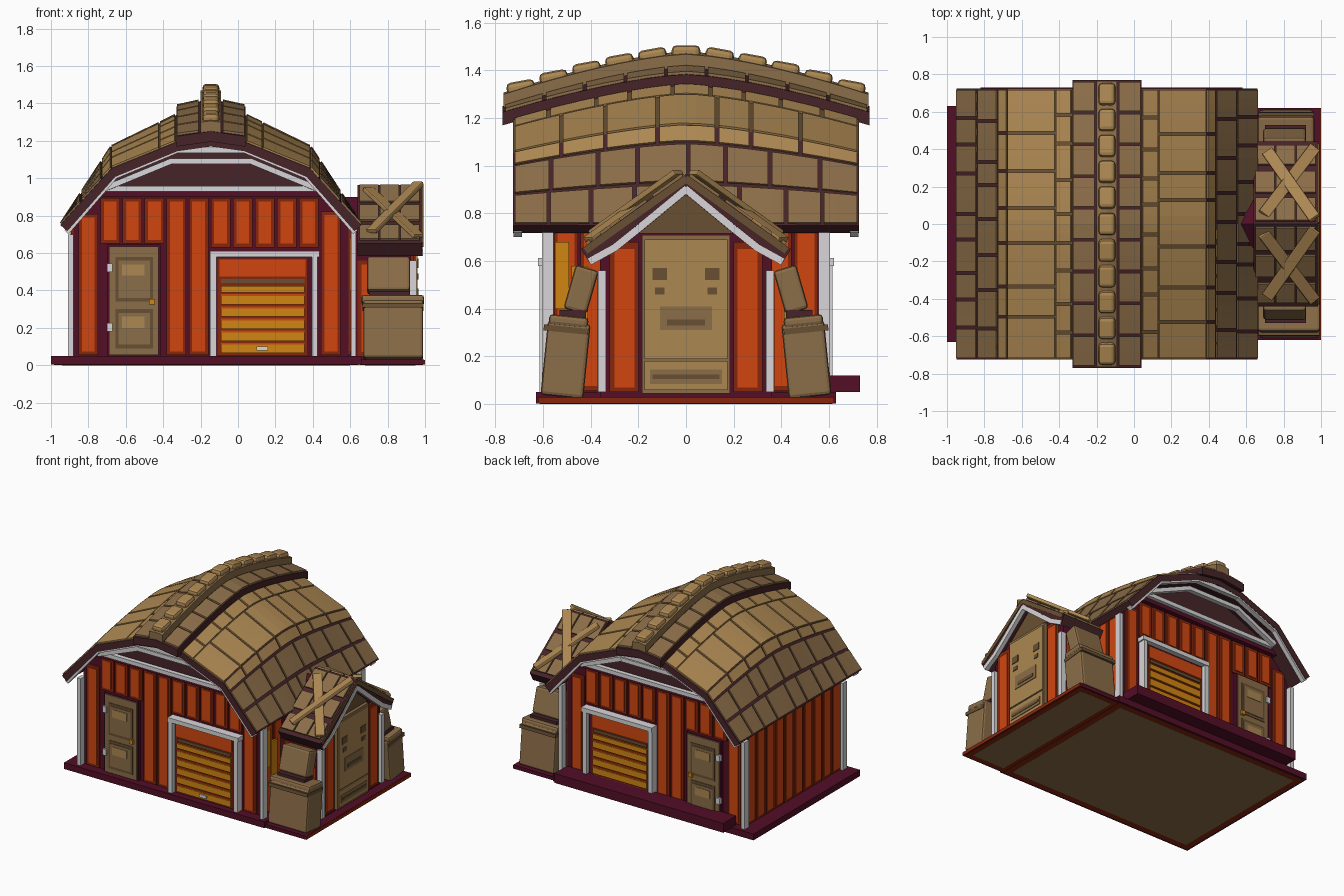
import bpy, bmesh, math, random
from mathutils import Vector, Matrix

if "Cube" in bpy.data.objects:
    bpy.data.objects.remove(bpy.data.objects["Cube"])
random.seed(4)

def material(name, r, g, b):
    lin = lambda c: ((c / 255 + 0.055) / 1.055) ** 2.4
    m = bpy.data.materials.new(name)
    m.diffuse_color = (lin(r), lin(g), lin(b), 1)
    m.use_nodes = True
    m.node_tree.nodes["Principled BSDF"].inputs["Base Color"].default_value = m.diffuse_color
    return m

ORANGE = material("barn orange", 208, 70, 16)
RUST = material("dark rust", 134, 38, 12)
MAROON = material("maroon", 82, 14, 38)
GOLD = material("gold", 208, 134, 18)
TAN = material("tan", 172, 135, 82)
BROWN = material("brown", 139, 109, 72)
DARK = material("dark brown", 104, 80, 50)
MORTAR = material("mortar", 70, 36, 40)
WHITE = material("white", 216, 214, 216)

def finish(name, bm, mat, bevel=0):
    bmesh.ops.recalc_face_normals(bm, faces=bm.faces[:])
    me = bpy.data.meshes.new(name)
    bm.to_mesh(me)
    bm.free()
    ob = bpy.data.objects.new(name, me)
    bpy.context.collection.objects.link(ob)
    me.materials.append(mat)
    if bevel:
        mod = ob.modifiers.new("bevel", 'BEVEL')
        mod.width, mod.segments = bevel, 2
    return ob

def boxes(name, mat, items, bevel=0):
    """items: (x0, x1, y0, y1, z0, z1[, tilt about x])"""
    bm = bmesh.new()
    for x0, x1, y0, y1, z0, z1, *t in items:
        M = Matrix.Translation(((x0 + x1) / 2, (y0 + y1) / 2, (z0 + z1) / 2))
        if t:
            M = M @ Matrix.Rotation(t[0], 4, 'X')
        S = Matrix.Diagonal((x1 - x0, abs(y1 - y0), z1 - z0, 1))
        bmesh.ops.create_cube(bm, size=1, matrix=M @ S)
    return finish(name, bm, mat, bevel)

def beams(name, mat, paths, w, h, bevel=0):
    bm = bmesh.new()
    for path in paths:
        for a, b in zip(path, path[1:]):
            a, b = Vector(a), Vector(b)
            R = (b - a).to_track_quat('X', 'Z').to_matrix().to_4x4()
            S = Matrix.Diagonal(((b - a).length + w * 0.4, w, h, 1))
            bmesh.ops.create_cube(bm, size=1, matrix=Matrix.Translation((a + b) / 2) @ R @ S)
    return finish(name, bm, mat, bevel)

def prism(name, mat, pts, axis, a, b):
    bm = bmesh.new()
    at = (lambda p, c: (p[0], c, p[1])) if axis == 'Y' else (lambda p, c: (c, p[0], p[1]))
    A = [bm.verts.new(at(p, a)) for p in pts]
    B = [bm.verts.new(at(p, b)) for p in pts]
    bm.faces.new(A)
    bm.faces.new(B)
    for i in range(len(pts)):
        j = (i + 1) % len(pts)
        bm.faces.new((A[i], A[j], B[j], B[i]))
    return finish(name, bm, mat)

# Main roof surface: gambrel profile whose top bows upward in the middle
CX = -0.145
def roof(u, y, h):
    d, s = abs(u), (1 if u > 0 else -1)
    f = 1 - (abs(y) / 0.74) ** 1.45
    prof = [(0, 1.215 + .165 * f), (.18, 1.19 + .15 * f), (.53, 1.05 + .12 * f), (.805, .75)]
    for (d0, z0), (d1, z1) in zip(prof, prof[1:]):
        if d <= d1 + 1e-6:
            z = z0 + (z1 - z0) * (d - d0) / (d1 - d0)
            break
    nx, nz = (0, 1) if d < .19 else (.36, .93) if d < .532 else (.75, .66)
    return Vector((CX + u + s * nx * h, y, z + nz * h))

def sheet(bm, us, vs, h0, h1):
    """closed slab that follows the roof surface"""
    T = [[bm.verts.new(roof(u, v, h1)) for v in vs] for u in us]
    B = [[bm.verts.new(roof(u, v, h0)) for v in vs] for u in us]
    n, m = len(us) - 1, len(vs) - 1
    for i in range(n):
        for j in range(m):
            for G in (T, B):
                bm.faces.new((G[i][j], G[i+1][j], G[i+1][j+1], G[i][j+1]))
        for j in (0, m):
            bm.faces.new((T[i][j], T[i+1][j], B[i+1][j], B[i][j]))
    for j in range(m):
        for i in (0, n):
            bm.faces.new((T[i][j], T[i][j+1], B[i][j+1], B[i][j]))

def span(a, b, n):
    return [a + (b - a) * i / n for i in range(n + 1)]

KINKS = [-.805, -.53, -.18, 0, .18, .53, .805]
bm = bmesh.new()
sheet(bm, KINKS, span(-.725, .725, 16), -.05, 0)
slab = finish("roof_slab", bm, MORTAR)
slab.data.materials.append(DARK)
for p in slab.data.polygons:
    if p.normal.z > .85 and p.center.z > 1.08:
        p.material_index = 1

# Stone shingles: broad tan courses on top, brown courses toward the eaves
rows = [(.19, .27, TAN, 9), (.278, .527, TAN, 7), (.533, .575, TAN, 7), (.585, .685, BROWN, 8), (.697, .80, BROWN, 9)]
shingles = {TAN: bmesh.new(), BROWN: bmesh.new()}
for side in (-1, 1):
    prev = None
    for d0, d1, mat, n in rows:
        cuts = [-.725] + [-.725 + 1.45 * (i + random.uniform(-.2, .2)) / n for i in range(1, n)] + [.725]
        if d0 == .533:
            cuts = prev
        prev = cuts
        gap = .008
        for a, b in zip(cuts, cuts[1:]):
            sheet(shingles[mat], [side * d0, side * d1], span(a + gap, b - gap, 3), -.002, .009)
finish("upper_shingles", shingles[TAN], TAN)
finish("lower_shingles", shingles[BROWN], BROWN)

# Ridge cap with bricks and a continuous crest of stones
bm = bmesh.new()
sheet(bm, [-.185, 0, .185], span(-.77, .77, 16), -.01, .045)
finish("ridge_cap", bm, MORTAR)
bm = bmesh.new()
for side in (-1, 1):
    for a in span(-.765, .595, 8):
        sheet(bm, [side * .065, side * .18], span(a + .008, a + .164, 2), .044, .056)
finish("ridge_bricks", bm, BROWN)
bm = bmesh.new()
sheet(bm, [-.055, 0, .055], span(-.765, .765, 16), .04, .1)
finish("crest_core", bm, BROWN)
stones = []
for y in span(-.69, .69, 10):
    z = roof(0, y, .08).z
    tilt = -math.copysign(.18, y) if abs(y) > .05 else 0
    stones.append((CX - .045, CX + .045, y - .06, y + .06, z - .04, z + .045, tilt))
boxes("crest_stones", TAN, stones, .02)

# Base slabs, undersides and rear step
boxes("base_slab", MAROON, [(-1, .66, -.63, .63, .003, .05), (.62, .995, -.62, .62, .003, .03)])
boxes("base_rims", RUST, [(.99, 1, -.62, .62, .003, .028), (-.985, .645, -.615, .615, .001, .0035),
                          (.65, .99, -.61, .61, .001, .0035)])
boxes("underside", BROWN, [(-.94, .6, -.57, .57, 0, .002), (.68, .95, -.57, .57, 0, .002)])
boxes("rear_step", MAROON, [(-.82, .58, .58, .73, .05, .12)])

# Barn body
prism("barn_body", MAROON, [(-.88, .03), (.59, .03), (.59, .77), (.37, 1.0), (.04, 1.15),
                            (-.33, 1.15), (-.66, 1.0), (-.88, .77)], 'Y', -.56, .56)

# Wall planks: a rust board with a bright raised face
edge, face = [], []
for s in (-1, 1):
    for i in range(12):
        c = -.86 + .118 * (i + .5)
        z0 = .65 if -.7 < c < -.42 else .63 if -.17 < c < .45 else .055
        z1 = min(.895, .73 + min(c + .88, .59 - c))
        edge.append((c - .052, c + .052, s * .555, s * .572, z0, z1))
        face.append((c - .034, c + .034, s * .565, s * .579, z0 + .02, z1 - .02))
for s, xw in ((-1, -.88), (1, .59)):
    for i in range(10):
        c = -.56 + .112 * (i + .5)
        if s > 0 and abs(c) < .36:
            continue
        for lst, w, h, z in ((edge, .05, .012, .055), (face, .036, .016, .075)):
            x = sorted((xw - s * .005, xw + s * h))
            lst.append((x[0], x[1], c - w, c + w, z, .8 - z))
boxes("plank_edges", RUST, edge)
boxes("plank_faces", ORANGE, face)
boxes("side_wall_patches", GOLD, [(.6, .613, -.55, -.49, .40, .68), (.6, .613, -.48, -.41, .28, .58),
                                  (.6, .613, .41, .45, .3, .4)])

# Both gable ends: doors, frames, trusses
white, tr, maroon, gold, rust, orange, brown, dark, tan = [], [], [], [], [], [], [], [], []
for s in (-1, 1):
    Y = lambda a, b: (s * a, s * b)
    maroon += [(-.7, -.415, *Y(.55, .585), .05, .645), (-.15, .42, *Y(.55, .582), .05, .6),
               (-.76, .47, *Y(.55, .6), .9, .935)]
    brown.append((-.69, -.425, *Y(.56, .594), .055, .635))
    dark += [(-.655, -.455, *Y(.57, .598), .34, .58), (-.655, -.455, *Y(.57, .598), .09, .30)]
    brown += [(-.64, -.47, *Y(.58, .602), .36, .56), (-.64, -.47, *Y(.58, .602), .11, .28)]
    tan += [(-.62, -.5, *Y(.58, .605), .48, .54), (-.62, -.5, *Y(.58, .605), .2, .26)]
    gold.append((-.475, -.445, *Y(.58, .612), .325, .355))
    white += [(-.7, -.67, *Y(.58, .606), z, z + .045) for z in (.18, .5)]
    # roller door
    rust.append((-.11, .37, *Y(.56, .587), .055, .57))
    orange.append((-.1, .36, *Y(.57, .592), .475, .565))
    dark.append((-.09, .355, *Y(.57, .595), .44, .462))
    gold += [(-.09, .355, *Y(.57, .597), z, z + .045) for z in span(.065, .325, 4)] + [(-.09, .355, *Y(.57, .597), .39, .425)]
    orange += [(-.09, .355, *Y(.57, .594), z + .03, z + .055) for z in span(.065, .325, 4)]
    white.append((.1, .16, *Y(.58, .606), .078, .1))
    white += [(-.15, -.115, *Y(.56, .615), .05, .61), (.395, .425, *Y(.56, .615), .05, .61),
              (-.15, .435, *Y(.56, .62), .58, .612)]
    # corner posts
    white += [(-.91, -.88, *Y(.555, .605), .05, .7), (.605, .632, *Y(.555, .605), .05, .72)]
    # gable trusses
    tr.append([roof(u, s * .705, -.05) for u in KINKS if u])
    tr.append([(-.7, s * .61, .945), (.41, s * .61, .945)])
    tr.append([(-.7, s * .64, .95), (-.36, s * .66, 1.09), (.07, s * .66, 1.09), (.41, s * .64, .95)])
    prism("gable_panel", MORTAR, [(-.72, .935), (.43, .935), (.36, 1.0), (.04, 1.14), (-.33, 1.14), (-.65, 1.0)],
          'Y', s * .55, s * .57)
for name, mat, items in (("white_trim", WHITE, white), ("door_surrounds", MAROON, maroon),
                         ("gold_slats", GOLD, gold), ("roller_backing", RUST, rust),
                         ("roller_orange_slats", ORANGE, orange), ("entry_doors", BROWN, brown),
                         ("door_insets", DARK, dark), ("door_highlights", TAN, tan)):
    boxes(name, mat, items)
beams("gable_trusses", WHITE, tr, .035, .03)

# Side annex body with pitched roof
prism("annex_body", MAROON, [(-.36, .02), (.36, .02), (.36, .62), (0, .9), (-.36, .62)], 'X', .57, .925)
prism("annex_gable", DARK, [(-.2, .715), (.2, .715), (0, .88)], 'X', .92, .935)
half = [(0, .965), (.2, .825), (.44, .65), (.4, .585), (.2, .755), (0, .905)]
for s in (-1, 1):
    prism("annex_roof", MORTAR, [(s * y, z) for y, z in half], 'X', .64, .985)
slope = lambda x, y, h: (x, y, .965 - .715 * abs(y) + h)
bricks, crosses, fascia = [], [], []
for s in (-1, 1):
    bricks += [[slope(x, s * y, .002), slope(x, s * (y + w), .002)]
               for x in (.70, .81, .92) for y, w in ((.03, .09), (.18, .08), (.33, .07))]
    crosses += [[slope(.70, s * .06, .016), slope(.96, s * .40, .016)],
                [slope(.96, s * .04, .03), slope(.72, s * .38, .03)]]
    fascia.append([(.985, 0, .945), (.985, s * .42, .645)])
beams("annex_roof_bricks", BROWN, bricks, .1, .022)
beams("crossed_boards", TAN, crosses, .065, .026, .006)
beams("annex_fascia", DARK, fascia, .012, .03)
beams("annex_trim", WHITE, [[(.975, s * y, z) for y, z in ((0, .9), (.2, .735), (.3, .655), (.4, .6))] for s in (-1, 1)],
      .03, .03)

# Annex front: planks, posts and large panel
ed, fa, posts, spots = [], [], [], []
for s in (-1, 1):
    Y = lambda a, b: (s * a, s * b)
    ed.append((.92, .94, *Y(.2, .32), .05, .68))
    fa.append((.93, .946, *Y(.215, .3), .07, .65))
    posts.append((.915, .955, *Y(.335, .37), .05, .56))
    spots += [(.95, .964, *Y(.08, .14), .52, .57), (.95, .964, *Y(.09, .13), .46, .49)]
    ed.append((.64, .9, *Y(.355, .368), .05, .56))
    fa += [(x, x + .07, *Y(.36, .374), .07, .54) for x in (.66, .75, .83)]
boxes("annex_plank_edges", RUST, ed)
boxes("annex_plank_faces", ORANGE, fa)
boxes("annex_posts", WHITE, posts)
boxes("annex_panel_rim", BROWN, [(.92, .952, -.185, .185, .045, .71)])
boxes("annex_panel", TAN, [(.94, .959, -.175, .175, .19, .69), (.94, .959, -.175, .175, .06, .18)])
boxes("annex_panel_marks", BROWN, [(.95, .964, -.11, .11, .31, .41), (.95, .964, -.15, .15, .085, .145)])
boxes("annex_panel_spots", DARK, spots + [(.955, .967, -.08, .08, .33, .355), (.955, .967, -.14, .14, .105, .125)])

# Leaning stone piers either side of the annex
for s in (-1, 1):
    x1 = .99 if s < 0 else .96
    boxes("pier_lower", BROWN, [(.67, x1, s * .415, s * .595, .03, .345, s * .1)], .015)
    boxes("pier_upper", BROWN, [(.69, .92, s * .39, s * .49, .385, .575, s * .28)], .015)
    boxes("pier_cap", BROWN, [(.66, x1 + .005, s * .41, s * .575, .325, .37, s * .1)], .015)
    boxes("pier_joints", MORTAR, [(.7, .92, s * .42, s * .53, .36, .395)])
    boxes("pier_bands", DARK, [(.665, x1 + .003, s * .41, s * .597, .3, .325, s * .1)])
